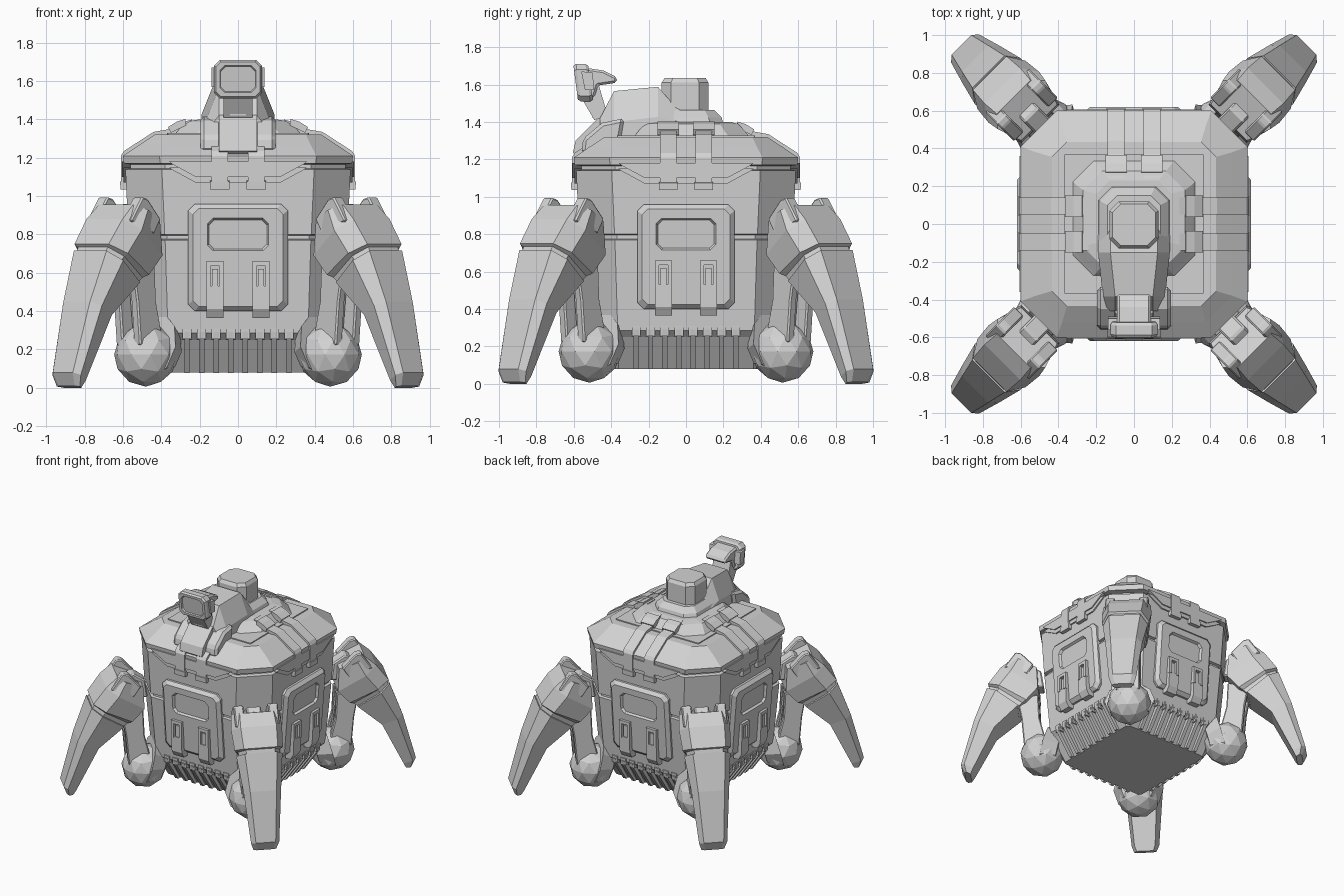
import bpy, bmesh, math
from mathutils import Matrix, Vector

old = bpy.data.objects.get("Cube")
if old:
    bpy.data.objects.remove(old, do_unlink=True)

grey = bpy.data.materials.new("plain_grey")
grey.use_nodes = True
grey.diffuse_color = (0.65, 0.65, 0.65, 1)
grey.node_tree.nodes["Principled BSDF"].inputs["Base Color"].default_value = (0.65, 0.65, 0.65, 1)

ONE = [0]
SIDES = [0, 90, 180, 270]
CORNERS = [45, 135, 225, 315]
LEG_SHIFT = .035  # legs sit slightly further apart front to back


def finish(name, bm, turns, bevel=0):
    """Turn a bmesh into one object per turn about the vertical axis."""
    bmesh.ops.recalc_face_normals(bm, faces=bm.faces)
    mesh = bpy.data.meshes.new(name)
    bm.to_mesh(mesh)
    bm.free()
    mesh.materials.append(grey)
    for turn in turns:
        ob = bpy.data.objects.new(name, mesh)
        ob.matrix_world = Matrix.Rotation(math.radians(turn), 4, "Z")
        if turns is CORNERS:
            ob.location.y = LEG_SHIFT if turn < 180 else -LEG_SHIFT
        bpy.context.collection.objects.link(ob)
        if bevel:
            mod = ob.modifiers.new("chamfer", "BEVEL")
            mod.width = bevel
            mod.segments = 1
            mod.limit_method = "ANGLE"


def loft(name, rings, turns=ONE, bevel=0):
    """Skin a list of equal rings and cap both ends."""
    bm = bmesh.new()
    loops = [[bm.verts.new(p) for p in ring] for ring in rings]
    n = len(loops[0])
    for a, b in zip(loops, loops[1:]):
        for i in range(n):
            j = (i + 1) % n
            bm.faces.new((a[i], a[j], b[j], b[i]))
    bm.faces.new(loops[0])
    bm.faces.new(loops[-1])
    finish(name, bm, turns, bevel)


def chamfered(hx, hy, c):
    """Rectangle with cut corners."""
    return [(hx, -hy + c), (hx, hy - c), (hx - c, hy), (-hx + c, hy),
            (-hx, hy - c), (-hx, -hy + c), (-hx + c, -hy), (hx - c, -hy)]


def stack(name, levels, y0=0):
    """Upright loft; levels are (half x, half y, chamfer, z)."""
    loft(name, [[(x, y + y0, z) for x, y in chamfered(hx, hy, c)] for hx, hy, c, z in levels])


def slab_side(name, profile, x0, w, turns=SIDES, bevel=0):
    """Profile of (distance towards the front, z) extruded along x."""
    loft(name, [[(x, -d, z) for d, z in profile] for x in (x0 - w, x0 + w)], turns, bevel)


def slab_leg(name, profile, t0, w, bevel=0):
    """Profile of (radius, z) extruded sideways, on every corner."""
    loft(name, [[(r, t, z) for r, z in profile] for t in (t0 - w, t0 + w)], CORNERS, bevel)


# Hull with a recessed vent band, a seam groove and a neck groove under the lid
stack("hull", [(h, h, c, z) for h, c, z in [
    (.38, .02, .08), (.49, .12, .25), (.525, .16, .285), (.57, .19, .77), (.55, .18, .775),
    (.55, .18, .795), (.572, .19, .80), (.587, .19, 1.14), (.56, .18, 1.145), (.56, .18, 1.18)]])
stack("lid", [(h, h, c, z) for h, c, z in [
    (.56, .18, 1.165), (.595, .19, 1.17), (.60, .19, 1.21), (.52, .14, 1.264), (.435, .08, 1.32)]])
stack("lid_plate", [(.37, .37, .005, 1.31), (.37, .37, .005, 1.328)])
stack("upper_deck", [(.33, .31, .11, 1.32), (.31, .29, .11, 1.345),
                     (.27, .25, .1, 1.39), (.2, .2, .07, 1.4)], .03)
stack("turret_ring", [(.19, .2, .07, 1.39), (.18, .19, .07, 1.425), (.14, .15, .05, 1.465)])

# Dropped lid rim in the middle of each side, with a ledge under it
for name, drop, depth in (("rim_drop", 0, .606), ("rim_ledge", .03, .596)):
    outline = [(-.36, 1.18), (-.34, 1.165), (-.22, 1.1), (.22, 1.1), (.34, 1.165), (.36, 1.18)]
    loft(name, [[(x, -d, z - drop) for x, z in outline] for d in (.55, depth)], SIDES)

# Side panels with a recessed window
lean = lambda d, z: -(d + (z - .68) * .08)
panel = []
for hx, hz, c, zc, d in [(.26, .28, .035, .68, .5), (.26, .28, .035, .68, .575), (.235, .255, .03, .68, .6),
                         (.16, .085, .03, .80, .6), (.15, .075, .025, .80, .582)]:
    panel.append([(x, lean(d, z + zc), z + zc) for x, z in chamfered(hx, hz, c)])
loft("side_panel", panel, SIDES)

for x0 in (-.12, .12):
    # Panel latches: strap, foot and open buckle
    slab_side("latch_strap", [(.54, .365), (.585, .365), (.612, .41), (.615, .53), (.54, .53)], x0, .045)
    for dx in (-.035, .035):
        slab_side("latch_buckle_side", [(.56, .52), (.62, .52), (.62, .66), (.56, .66)], x0 + dx, .011)
    slab_side("latch_buckle_top", [(.56, .635), (.62, .635), (.62, .66), (.56, .66)], x0, .045)
    slab_side("latch_tongue", [(.56, .53), (.608, .53), (.608, .62), (.56, .62)], x0, .016)

for x0 in (-.095, .095):
    # Lid straps running over the edge
    slab_side("lid_strap", [(.24, 1.4), (.32, 1.375), (.37, 1.347), (.44, 1.335), (.595, 1.235), (.61, 1.21),
                            (.61, 1.04), (.57, 1.04), (.57, 1.19), (.42, 1.30), (.24, 1.34)], x0, .044)
    slab_side("strap_buckle", [(.27, 1.37), (.275, 1.402), (.32, 1.388), (.365, 1.36), (.35, 1.33)], x0, .057)
    slab_side("strap_clip", [(.56, 1.035), (.613, 1.035), (.615, 1.075), (.56, 1.09)], x0, .05)

# Vent ribs along the bottom edges, each with a small tab on top
for i in range(8):
    x0 = (i - 3.5) * .076
    slab_side("vent_rib", [(.37, .08), (.405, .078), (.535, .26), (.54, .29), (.46, .29)], x0, .014)
    slab_side("vent_tab", [(.47, .25), (.532, .255), (.535, .31), (.50, .31)], x0, .024)

# Turret hull, lofted from back to front
turret = []
for y, wb, wt, zb, zt in [(.0, .17, .12, 1.38, 1.46), (-.06, .19, .125, 1.36, 1.485), (-.15, .19, .125, 1.34, 1.588),
                          (-.385, .165, .1, 1.31, 1.565), (-.46, .16, .1, 1.3, 1.42)]:
    zm = zb + (zt - zb) * .35
    turret.append([(-wb, y, zb), (wb, y, zb), (wb, y, zm), (wt, y, zt), (-wt, y, zt), (-wb, y, zm)])
loft("turret_hull", turret)
stack("hatch", [(.13, .125, .05, 1.42), (.13, .125, .05, 1.61), (.115, .11, .045, 1.635)], -.005)

# Nose below the turret
nose = [(.33, 1.45), (.47, 1.42), (.59, 1.3), (.605, 1.235), (.575, 1.21), (.48, 1.24), (.33, 1.30)]
slab_side("nose_core", nose, 0, .1, ONE)
for s in (-1, 1):
    cheek = [(.33, 1.42), (.45, 1.395), (.55, 1.31), (.56, 1.23), (.47, 1.22), (.35, 1.30)]
    slab_side("nose_cheek", cheek, s * .14, .055, ONE, .018)
slab_side("nose_pin", [(.44, 1.42), (.50, 1.42), (.50, 1.465), (.44, 1.465)], 0, .042, ONE)

# Sensor head on a neck
slab_side("sensor_neck", [(.56, 1.53), (.53, 1.6), (.47, 1.61), (.42, 1.44), (.49, 1.41)], 0, .075, ONE)
head = []
for hx, hz, c, y in [(.115, .09, .025, -.51), (.125, .1, .03, -.525), (.125, .1, .03, -.575),
                     (.115, .09, .025, -.59), (.095, .07, .025, -.59), (.09, .065, .025, -.58)]:
    head.append([(x, y - z * .13, 1.61 + z) for x, z in chamfered(hx, hz, c)])
loft("sensor_head", head)
slab_side("sensor_back", [(.54, 1.69), (.44, 1.675), (.37, 1.64), (.37, 1.61), (.47, 1.595), (.49, 1.53),
                          (.54, 1.52)], 0, .09, ONE, .012)
slab_side("sensor_ears", [(.56, 1.67), (.50, 1.665), (.49, 1.57), (.54, 1.57)], 0, .138, ONE)


def limb(name, stations):
    """Faceted limb; stations are (outer r, z, inner r, z, half width)."""
    rings = []
    for ro, zo, ri, zi, w in stations:
        out, inn = Vector((ro, 0, zo)), Vector((ri, 0, zi))
        ring = []
        for f, t in ((0, -.7), (0, .7), (.3, 1), (1, .75), (1, -.75), (.3, -1)):
            ring.append(out.lerp(inn, f) + Vector((0, t * w, 0)))
        rings.append(ring)
    loft(name, rings, CORNERS)


# Legs: shin, knee, ears and pivot
limb("shin", [(1.265, .01, 1.22, 0, .085), (1.292, .08, 1.2, .04, .105),
              (1.19, .45, 1.035, .38, .14), (1.09, .715, .85, .55, .172)])
limb("knee", [(1.09, .69, .86, .54, .15), (1.07, .735, .82, .575, .155), (1.08, .75, .79, .59, .18),
              (.985, .88, .70, .69, .19), (.90, .955, .71, .87, .18)])
for t in (-.128, .128):
    slab_leg("knee_ear", [(.955, .87), (.868, .995), (.825, .985), (.73, .88), (.78, .8)], t, .036, .008)
slab_leg("knee_pivot", [(.66, .74), (.68, .88), (.77, .94), (.83, .9), (.8, .75)], 0, .055, .01)

# Hip struts from ball to knee
for t in (-.065, .065):
    slab_leg("hip_prong", [(.64, .25), (.81, .22), (.83, .45), (.86, .62), (.7, .66), (.69, .45)], t, .026, .008)
slab_leg("hip_piston", [(.66, .2), (.74, .2), (.79, .65), (.71, .65)], 0, .025)

# Ball joints with sockets
bm = bmesh.new()
bmesh.ops.create_icosphere(bm, subdivisions=2, radius=.167, matrix=Matrix.Translation((.68, 0, .173)))
finish("hip_ball", bm, CORNERS)
bm = bmesh.new()
tilt = Matrix.Translation((.6, 0, .2)) @ Matrix.Rotation(math.radians(75), 4, "Y")
bmesh.ops.create_cone(bm, cap_ends=True, segments=10, radius1=.13, radius2=.192, depth=.11, matrix=tilt)
finish("ball_socket", bm, CORNERS)
